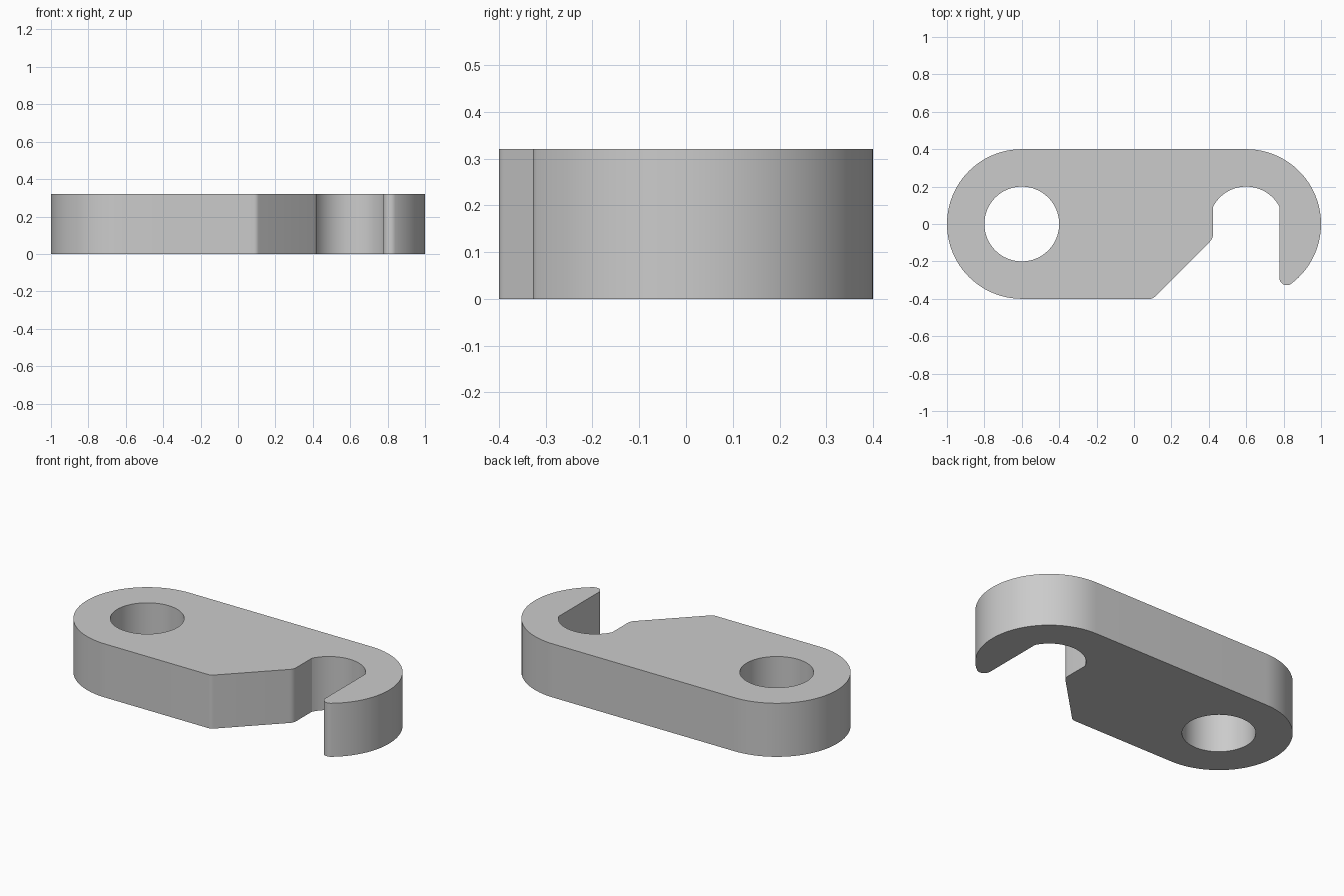
import bpy, bmesh
from math import radians, cos, sin, atan2, degrees, sqrt, acos
from mathutils import Vector

cube = bpy.data.objects.get("Cube")
if cube:
    bpy.data.objects.remove(cube, do_unlink=True)

HEIGHT = 0.32
END_X = 0.6        # centre of each rounded end
OUTER = 0.4        # radius of the rounded ends
BORE = 0.2         # radius of the hole and of the hook throat
SLOT = 0.177       # half width of the hook slot
TIP = 0.04         # radius of the hook tip


def arc(cx, cy, r, start, end, steps):
    """Points along an arc, angles in degrees."""
    angles = [radians(start + (end - start) * i / steps) for i in range(steps + 1)]
    return [Vector((cx + r * cos(a), cy + r * sin(a), 0)) for a in angles]


def fillet(before, corner, after, size, steps=5):
    """Soft corner that starts and ends at the given distance from it."""
    c = Vector((*corner, 0))
    p = c + (Vector((*before, 0)) - c).normalized() * size
    q = c + (Vector((*after, 0)) - c).normalized() * size
    ts = [i / steps for i in range(steps + 1)]
    return [p * (1 - t) ** 2 + c * 2 * t * (1 - t) + q * t * t for t in ts]


# Outline, counter-clockwise from the top of the left end
jaw_x = END_X - SLOT
heel = (0.1, -OUTER)
jaw = (jaw_x, -0.077)
throat = degrees(acos(SLOT / BORE))
tip_x = END_X + SLOT + TIP
tip_y = -sqrt((OUTER - TIP) ** 2 - (SLOT + TIP) ** 2)
tip_angle = degrees(atan2(tip_y, tip_x - END_X))

outline = arc(-END_X, 0, OUTER, 90, 270, 48)
outline += fillet((-END_X, -OUTER), heel, jaw, 0.015)
outline += fillet(heel, jaw, (jaw_x, 0), 0.024)
outline += arc(END_X, 0, BORE, 180 - throat, throat, 36)
outline += arc(tip_x, tip_y, TIP, 180, 360 + tip_angle, 14)
outline += arc(END_X, 0, OUTER, tip_angle, 90, 40)[1:]
hole = arc(-END_X, 0, BORE, 0, 360, 64)[:-1]

# Fill between outline and hole, then raise to full thickness
bm = bmesh.new()
edges = []
for loop in (outline, hole):
    verts = [bm.verts.new(p) for p in loop]
    edges += [bm.edges.new((v, verts[i - 1])) for i, v in enumerate(verts)]
bmesh.ops.triangle_fill(bm, edges=edges, use_beauty=True, normal=(0, 0, 1))
top = bmesh.ops.extrude_face_region(bm, geom=bm.faces[:])
raised = [g for g in top["geom"] if isinstance(g, bmesh.types.BMVert)]
bmesh.ops.translate(bm, verts=raised, vec=(0, 0, HEIGHT))
bmesh.ops.recalc_face_normals(bm, faces=bm.faces[:])

mesh = bpy.data.meshes.new("hook_plate")
bm.to_mesh(mesh)
bm.free()
plate = bpy.data.objects.new("hook_plate", mesh)
bpy.context.collection.objects.link(plate)

# Plain grey finish
grey = bpy.data.materials.new("light_grey")
grey.use_nodes = True
colour = (0.6, 0.6, 0.6, 1)
grey.diffuse_color = colour
grey.node_tree.nodes["Principled BSDF"].inputs["Base Color"].default_value = colour
mesh.materials.append(grey)

bpy.ops.object.select_all(action="DESELECT")
plate.select_set(True)
bpy.context.view_layer.objects.active = plate
bpy.ops.object.shade_smooth_by_angle(angle=radians(25))
